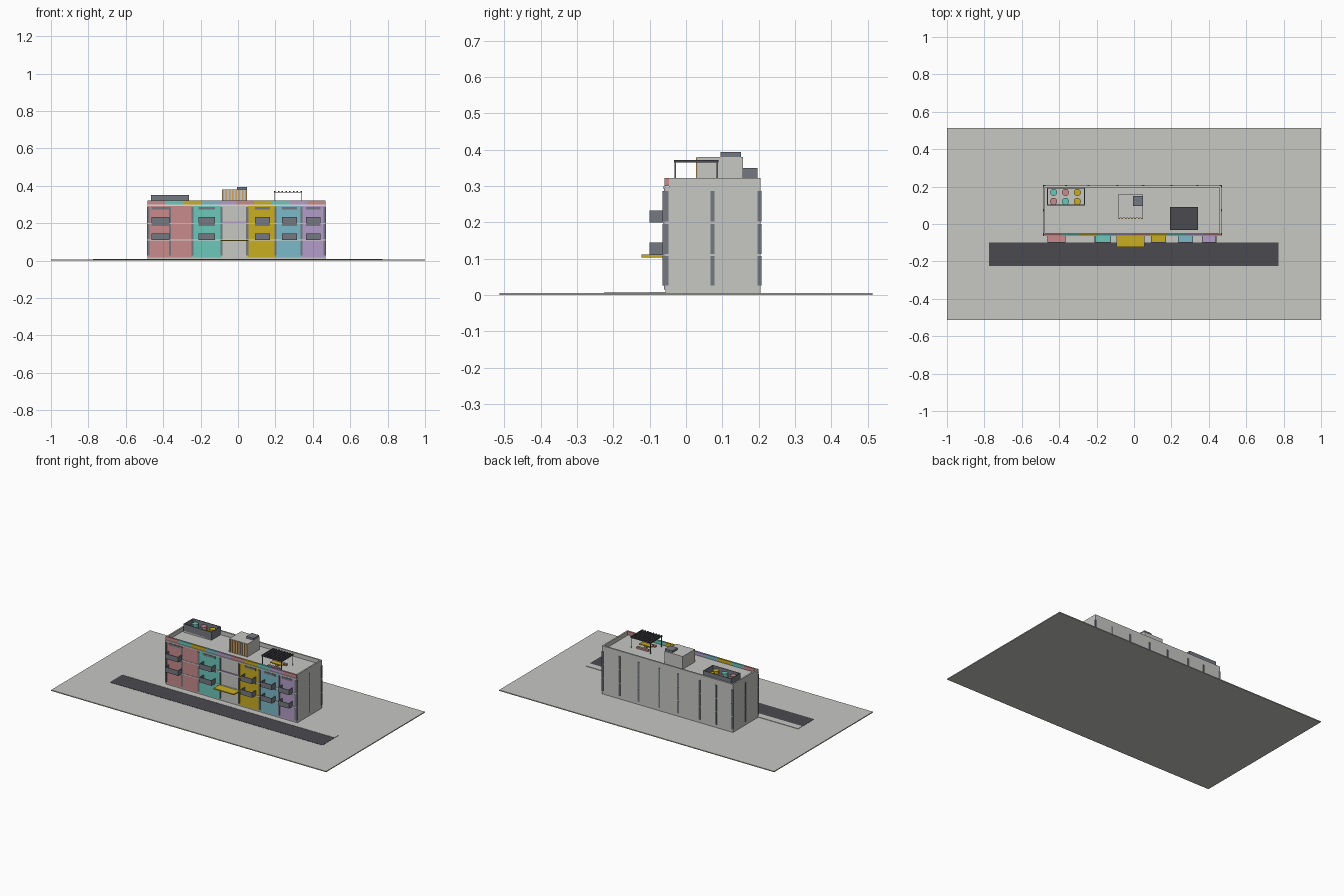
import bpy, bmesh, math
from mathutils import Matrix, Vector

if "Cube" in bpy.data.objects:
    bpy.data.objects.remove(bpy.data.objects["Cube"])


def material(name, rgb):
    m = bpy.data.materials.new(name)
    m.diffuse_color = (*rgb, 1)
    m.use_nodes = True
    m.node_tree.nodes["Principled BSDF"].inputs["Base Color"].default_value = m.diffuse_color
    return m


CONCRETE = material("concrete", (0.57, 0.57, 0.55))
DARK = material("slate grey", (0.18, 0.19, 0.22))
ASPHALT = material("asphalt", (0.07, 0.067, 0.08))
PINK = material("pink", (0.58, 0.26, 0.26))
TEAL = material("teal", (0.15, 0.57, 0.50))
YELLOW = material("yellow", (0.58, 0.42, 0.015))
BLUE = material("blue", (0.20, 0.48, 0.58))
PURPLE = material("purple", (0.45, 0.34, 0.58))
WOOD = material("wood", (0.62, 0.37, 0.13))
WHITE = material("off white", (0.72, 0.72, 0.70))


def boxes(name, mat, *spans):
    """One object from boxes given as (x0, x1, y0, y1, z0, z1)."""
    bm = bmesh.new()
    for x0, x1, y0, y1, z0, z1 in spans:
        mtx = Matrix.Translation(((x0 + x1) / 2, (y0 + y1) / 2, (z0 + z1) / 2))
        mtx = mtx @ Matrix.Diagonal((x1 - x0, y1 - y0, z1 - z0, 1))
        bmesh.ops.create_cube(bm, size=1, matrix=mtx)
    me = bpy.data.meshes.new(name)
    bm.to_mesh(me)
    bm.free()
    me.materials.append(mat)
    ob = bpy.data.objects.new(name, me)
    bpy.context.collection.objects.link(ob)
    return ob


def cylinder(name, mat, x, y, z0, z1, r):
    bpy.ops.mesh.primitive_cylinder_add(vertices=16, radius=r, depth=z1 - z0,
                                        location=(x, y, (z0 + z1) / 2))
    ob = bpy.context.object
    ob.name = name
    ob.data.materials.append(mat)
    bpy.ops.object.shade_smooth_by_angle()


# Building extents
X0, X1, Y0, Y1 = -0.485, 0.468, -0.057, 0.205
BASE, ROOF, TOP = 0.006, 0.296, 0.322
T = 0.01

# Site
boxes("ground", CONCRETE, (-1, 1, -0.513, 0.513, 0, BASE))
boxes("road", ASPHALT, (-0.775, 0.772, -0.225, -0.10, 0.004, 0.0075))
boxes("sidewalk", CONCRETE, (-0.775, 0.772, -0.10, Y0, 0.004, 0.009))

# Main block and plain parapet on three sides
boxes("main_block", CONCRETE, (X0, X1, Y0, Y1, 0.004, ROOF))
boxes("parapet", CONCRETE,
      (X0, X1, Y1 - T, Y1, ROOF, TOP),
      (X0, X0 + T, Y0 + T, Y1 - T, ROOF, TOP),
      (X1 - T, X1, Y0 + T, Y1 - T, ROOF, TOP))

# Coloured front parapet segments
segments = [PINK, TEAL, YELLOW, BLUE, PURPLE, PINK, YELLOW, TEAL, PURPLE, PINK]
w = (X1 - X0) / len(segments)
for i, m in enumerate(segments):
    boxes(f"front_parapet_{i}", m,
          (X0 + i * w, X0 + (i + 1) * w, Y0 - 0.002, Y0 + T, ROOF + 0.004, TOP))

# Coloured bays on the facade
bays = [(X0, -0.243, PINK), (-0.243, -0.088, TEAL), (0.05, 0.20, YELLOW),
        (0.20, 0.34, BLUE), (0.34, X1, PURPLE)]
for i, (a, b, m) in enumerate(bays):
    boxes(f"facade_panel_{i}", m, (a, b, Y0 - 0.003, Y0, 0.016, ROOF))

# Pale floor bands and cornice
boxes("floor_bands", WHITE,
      *[(X0, X1, Y0 - 0.006, Y0, z - 0.003, z + 0.003) for z in (0.11, 0.199, 0.296)])

# Columns on all four sides, broken at each floor
floors = [(0.026, 0.107), (0.113, 0.196), (0.202, 0.286)]
column_x = (X0 + 0.005, -0.363, -0.243, -0.088, 0.05, 0.20, 0.34, X1 - 0.005)
spans = []
for z0, z1 in floors:
    for x in column_x:
        spans.append((x - 0.006, x + 0.006, Y0 - 0.007, Y0 + 0.005, z0, z1))
        spans.append((x - 0.006, x + 0.006, Y1 - 0.005, Y1 + 0.003, z0, z1))
    for y in (Y0 + 0.003, 0.073, Y1 - 0.003):
        spans.append((X0 - 0.002, X0 + 0.005, y - 0.006, y + 0.006, z0, z1))
        spans.append((X1 - 0.005, X1 + 0.002, y - 0.006, y + 0.006, z0, z1))
boxes("columns", DARK, *spans)

# Balconies: coloured slab, dark railing on three sides, dark lintel above
balconies = [(-0.462, -0.365, PINK), (-0.21, -0.122, TEAL), (0.09, 0.172, YELLOW),
             (0.235, 0.315, BLUE), (0.363, 0.44, PURPLE)]
for i, (a, b, m) in enumerate(balconies):
    for j, z in enumerate((0.11, 0.199)):
        t = 0.003
        boxes(f"balcony_slab_{i}_{j}", m, (a + t, b - t, -0.10 + t, Y0, z, z + 0.006))
        boxes(f"balcony_railing_{i}_{j}", DARK,
              (a, b, -0.10, -0.10 + t, z, z + 0.034),
              (a, a + t, -0.10 + t, Y0, z, z + 0.034),
              (b - t, b, -0.10 + t, Y0, z, z + 0.034))
        boxes(f"lintel_{i}_{j}", DARK,
              (a, b, Y0 - 0.006, Y0, z + 0.074, z + 0.087))

# Entrance bay
boxes("entrance_canopy", YELLOW, (-0.093, 0.056, -0.122, Y0, 0.104, 0.111))
boxes("entrance_band", PURPLE, (-0.082, 0.044, Y0 - 0.007, Y0, 0.201, 0.208))

# Stair house with timber slats and a hatch
boxes("stair_house", CONCRETE, (-0.086, 0.048, 0.032, 0.157, ROOF, 0.38))
boxes("stair_house_slats", WOOD,
      *[(x, x + 0.009, 0.027, 0.032, ROOF, 0.378)
        for x in [-0.084 + k * 0.0174 for k in range(8)]])
boxes("roof_hatch", DARK, (-0.006, 0.048, 0.095, 0.151, 0.38, 0.393))

# Planter box with round pots
PX0, PX1, PY0, PY1 = -0.465, -0.262, 0.098, 0.196
boxes("planter_floor", CONCRETE, (PX0, PX1, PY0, PY1, ROOF, 0.305))
t = 0.005
boxes("planter_walls", DARK,
      (PX0, PX1, PY0, PY0 + t, ROOF, 0.35), (PX0, PX1, PY1 - t, PY1, ROOF, 0.35),
      (PX0, PX0 + t, PY0 + t, PY1 - t, ROOF, 0.35),
      (PX1 - t, PX1, PY0 + t, PY1 - t, ROOF, 0.35))
for row, (y, mats) in enumerate(((0.169, (TEAL, PINK, YELLOW)),
                                 (0.121, (PINK, TEAL, YELLOW)))):
    for k, m in enumerate(mats):
        cylinder(f"pot_{row}_{k}", m, -0.43 + k * 0.0635, y, 0.303, 0.335, 0.019)

# Pergola: posts, thin deck and slats
GX0, GX1, GY0, GY1 = 0.193, 0.342, -0.033, 0.09
boxes("pergola_posts", DARK,
      *[(x, x + 0.004, y, y + 0.004, ROOF, 0.364)
        for x in (GX0 + 0.002, GX1 - 0.006) for y in (GY0 + 0.002, GY1 - 0.006)])
boxes("pergola_deck", ASPHALT, (GX0, GX1, GY0, GY1, 0.364, 0.367))
boxes("pergola_slats", ASPHALT,
      *[(x, x + 0.008, GY0, GY1, 0.367, 0.372)
        for x in [GX0 + k * 0.0201 for k in range(8)]])

# Table and benches under the pergola
boxes("table", YELLOW, (0.225, 0.31, 0.012, 0.045, 0.312, 0.317),
      (0.26, 0.275, 0.02, 0.037, ROOF, 0.312))
boxes("benches", PINK, (0.225, 0.31, -0.015, 0.0, ROOF, 0.307),
      (0.225, 0.31, 0.058, 0.073, ROOF, 0.307))
